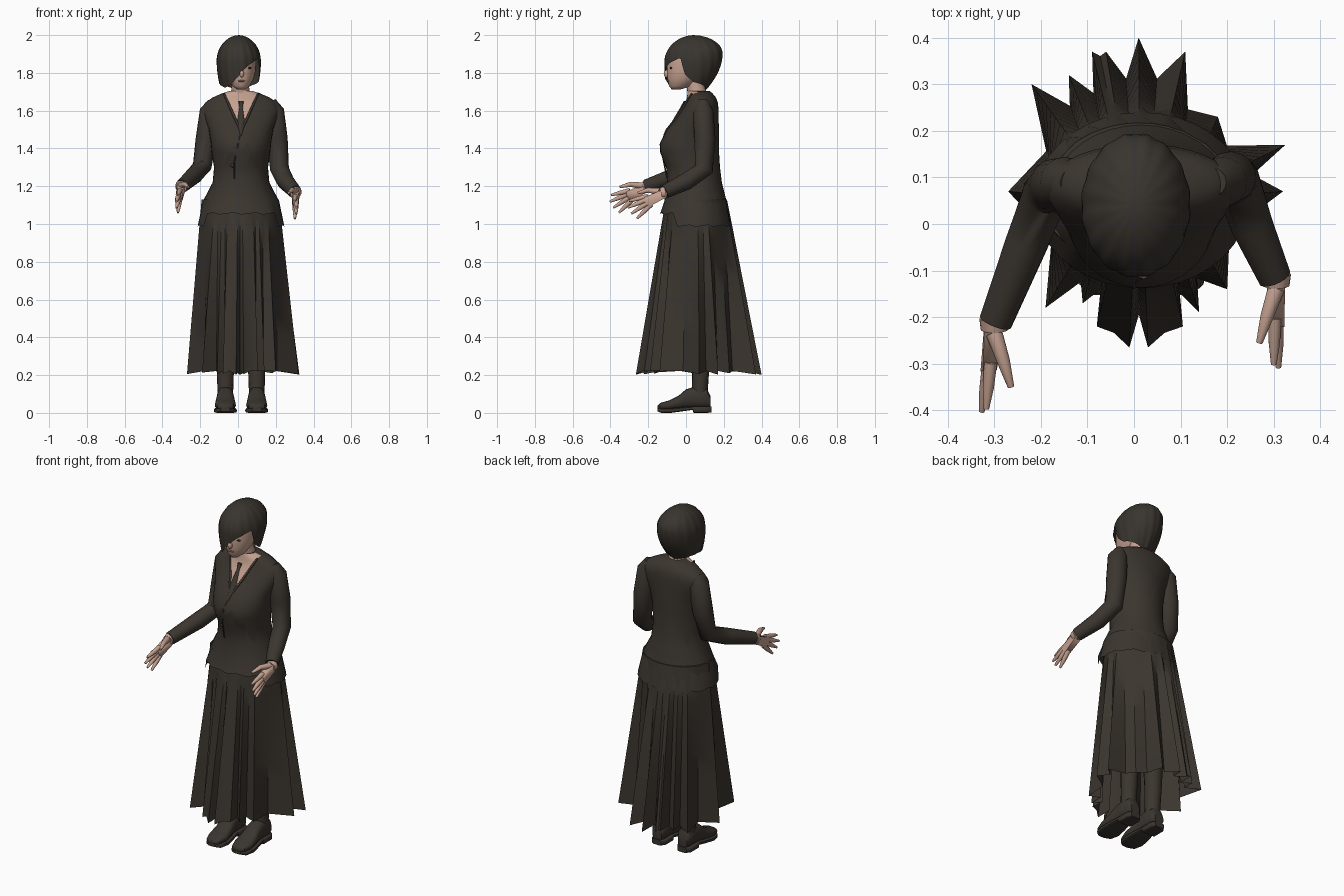
import bpy, bmesh, math, random
from mathutils import Vector

random.seed(4)
if "Cube" in bpy.data.objects:
    bpy.data.objects.remove(bpy.data.objects["Cube"])


def material(name, r, g, b):
    m = bpy.data.materials.new(name)
    m.use_nodes = True
    m.diffuse_color = (r, g, b, 1)
    m.node_tree.nodes["Principled BSDF"].inputs["Base Color"].default_value = (r, g, b, 1)
    return m


cloth = material("dark_cloth", .044, .036, .028)
hair_mat = material("dark_hair", .04, .034, .027)
leather = material("dark_leather", .042, .035, .028)
skin = material("skin", .56, .36, .28)
lip_mat = material("lips", .36, .19, .15)
eye_mat = material("eye_dark", .04, .025, .02)


def finish(name, bm, mats, angle=40):
    bmesh.ops.remove_doubles(bm, verts=bm.verts, dist=.0002)
    bmesh.ops.recalc_face_normals(bm, faces=bm.faces)
    mesh = bpy.data.meshes.new(name)
    bm.to_mesh(mesh)
    bm.free()
    obj = bpy.data.objects.new(name, mesh)
    bpy.context.collection.objects.link(obj)
    for m in mats:
        mesh.materials.append(m)
    bpy.ops.object.select_all(action='DESELECT')
    obj.select_set(True)
    bpy.context.view_layer.objects.active = obj
    bpy.ops.object.shade_smooth_by_angle(angle=math.radians(angle))
    return obj


def skin_rings(rings, cap_start=True, cap_end=True):
    bm = bmesh.new()
    rows = [[bm.verts.new(p) for p in ring] for ring in rings]
    n = len(rows[0])
    for a, b in zip(rows, rows[1:]):
        for i in range(n):
            bm.faces.new((a[i], a[(i + 1) % n], b[(i + 1) % n], b[i]))
    if cap_start:
        bm.faces.new(rows[0])
    if cap_end:
        bm.faces.new(rows[-1])
    return bm


def angles(n):
    return [math.tau * i / n for i in range(n)]


def oval(z, cx, rx, front, back, n=36):
    cy, ry = (front + back) / 2, (back - front) / 2
    return [(cx + rx * math.cos(a), cy + ry * math.sin(a), z) for a in angles(n)]


def tube(name, points, radii, mat, n=16):
    pts = [Vector(p) for p in points]
    rings = []
    for i, p in enumerate(pts):
        t = (pts[min(i + 1, len(pts) - 1)] - pts[max(i - 1, 0)]).normalized()
        u = Vector((1, 0, 0))
        u = (u - t * u.dot(t)).normalized()
        v = t.cross(u)
        rings.append([p + (u * math.cos(a) + v * math.sin(a)) * radii[i] for a in angles(n)])
    return finish(name, skin_rings(rings), [mat], 60)


def blob(name, loc, size, mat):
    bm = bmesh.new()
    bmesh.ops.create_uvsphere(bm, u_segments=16, v_segments=10, radius=1)
    bmesh.ops.scale(bm, vec=size, verts=bm.verts)
    bmesh.ops.translate(bm, vec=loc, verts=bm.verts)
    return finish(name, bm, [mat])


def interpolate(table, x):
    for (x0, y0), (x1, y1) in zip(table, table[1:]):
        if x <= x1:
            return y0 + (y1 - y0) * (x - x0) / (x1 - x0)
    return table[-1][1]


MID = .016

# Jacket: height, half width, front, back
torso = [(1.705, .06, .01, .125), (1.692, .1, .008, .14), (1.67, .15, .005, .158), (1.645, .187, 0, .168),
         (1.61, .205, -.02, .172), (1.56, .193, -.05, .172), (1.5, .17, -.1, .175), (1.43, .16, -.137, .175),
         (1.38, .155, -.137, .175), (1.3, .143, -.105, .18), (1.22, .15, -.1, .19),
         (1.12, .202, -.115, .215), (1.0, .23, -.138, .24)]
bm = skin_rings([oval(z, MID, w, f, b) for z, w, f, b in torso], True, False)
for i, v in enumerate([v for v in bm.verts if v.co.z < 1.01]):
    v.co.z += .005 * (i % 3) + (.05 if v.co.y < -.05 else -.015)
# Open neckline cut as a V
APEX, SLOPE = 1.49, .45
for side in (-1, 1):
    bmesh.ops.bisect_plane(bm, geom=bm.verts[:] + bm.edges[:] + bm.faces[:],
                           plane_co=(MID, 0, APEX), plane_no=(side, 0, -SLOPE))
for f in bm.faces:
    c = f.calc_center_median()
    if c.y < .06 and abs(c.x - MID) < SLOPE * (c.z - APEX):
        f.material_index = 1
finish("jacket", bm, [cloth, skin], 50)
for side, label in ((-1, "right"), (1, "left")):
    tube(label + "_lapel", [(MID + side * .09, .03, 1.69), (MID + side * .072, .004, 1.65),
                            (MID + side * .041, -.037, 1.58), (MID, -.105, 1.49)],
         [.005, .006, .007, .006], cloth, 8)
tube("front_overlap", [(MID, -.105, 1.49), (0, -.136, 1.42), (-.02, -.118, 1.33), (-.02, -.1, 1.24)],
     [.004] * 4, cloth, 8)
blob("jacket_button", (-.03, -.11, 1.31), (.01, .007, .01), leather)

# Necktie
tie = [(1.65, .014, -.012), (1.618, .009, -.03), (1.54, .02, -.076), (1.5, .012, -.108), (1.47, .004, -.12)]
finish("necktie", skin_rings([oval(z, MID, w, y, y + .014, 8) for z, w, y in tie]), [cloth])

# Skirt: outer fold tips at the hem, with valleys between them except across broad front panels
tips = [(.32, .07), (.325, .17), (.18, .23), (.11, .37), (.01, .4), (-.06, .37), (-.09, .37), (-.14, .32),
        (-.22, .3), (-.27, .07), (-.19, -.18), (-.11, -.17), (-.08, -.22), (-.01, -.265),
        (.03, -.265), (.105, -.22), (.14, -.19), (.2, -.14)]
broad = (5, 12, 14)
centre = Vector((.012, .055, 0))
hem = []
for i, p in enumerate(tips):
    a, b = Vector((*p, 0)), Vector((*tips[(i + 1) % len(tips)], 0))
    depth = .97 if i in broad else .78
    valley = centre + ((a + b) / 2 - centre) * depth
    hem += [a + Vector((0, 0, random.uniform(.2, .225))), valley + Vector((0, 0, .222))]
waist = []
for p in hem:
    a = math.atan2(p.y - centre.y, p.x - centre.x)
    waist.append(centre + Vector((.205 * math.cos(a), .162 * math.sin(a), 1.13)))
steps = 9
rings = [[w.lerp(h, k / steps) for w, h in zip(waist, hem)] for k in range(steps + 1)]
finish("pleated_skirt", skin_rings(rings, True, False), [cloth], 35)

# Sleeves
sleeve_radii = [.03, .054, .056, .05, .046, .036]
tube("right_sleeve", [(-.13, .09, 1.645), (-.148, .09, 1.6), (-.168, .085, 1.45), (-.19, .065, 1.305),
                      (-.23, -.04, 1.26), (-.297, -.21, 1.2)], sleeve_radii, cloth)
tube("left_sleeve", [(.17, .09, 1.65), (.19, .09, 1.6), (.207, .1, 1.45), (.22, .095, 1.29),
                     (.252, 0, 1.225), (.302, -.115, 1.17)], sleeve_radii, cloth)


# Hands: wrist, palm and spread fingers
def hand(label, side, wrist, lean):
    wrist = Vector(wrist)
    fingers = [(-.005, -.182, -.045), (.005, -.188, -.08), (.003, -.17, -.112), (-.004, -.14, -.138)]
    bm = bmesh.new()
    for dx in (-.02, .02):
        for dz in (-.025, .025):
            bm.verts.new(wrist + Vector((dx, .02, dz)))
    for k, (fx, fy, fz) in enumerate(fingers):
        tip = wrist + Vector((side * (fx + lean), fy, fz))
        knuckle = wrist.lerp(tip, .54)
        for dx in (-.015, .015):
            bm.verts.new(knuckle + Vector((dx, 0, 0)))
        tube(f"{label}_finger_{k + 1}", [wrist.lerp(tip, .45), wrist.lerp(tip, .75), tip],
             [.014, .012, .006], skin, 10)
    bmesh.ops.convex_hull(bm, input=bm.verts)
    finish(label + "_palm", bm, [skin], 70)
    tube(label + "_thumb", [wrist + Vector((0, -.02, .005)), wrist + Vector((-side * .02, -.08, .012)),
                            wrist + Vector((-side * .036, -.135, -.002))], [.018, .014, .007], skin, 10)
    tube(label + "_cuff", [wrist + Vector((0, .012, .002)), wrist + Vector((0, -.012, -.004))],
         [.032, .029], skin)


hand("right", -1, (-.3, -.215, 1.198), .022)
hand("left", 1, (.305, -.12, 1.167), 0)

# Neck, head and face
tube("neck", [(.01, .04, 1.78), (.012, .052, 1.72), (MID, .068, 1.65)], [.048, .047, .056], skin, 20)
head = [(1.712, .022, -.075, -.03), (1.73, .045, -.09, .03), (1.77, .067, -.098, .08),
        (1.81, .077, -.1, .12), (1.86, .08, -.1, .15), (1.92, .076, -.085, .15), (1.955, .05, -.045, .1)]
finish("head", skin_rings([oval(z, .016, w, f, b) for z, w, f, b in head]), [skin], 60)
blob("nose", (.02, -.102, 1.795), (.012, .016, .02), skin)
blob("mouth", (.018, -.094, 1.757), (.02, .007, .005), lip_mat)
for side, label in ((-1, "right"), (1, "left")):
    blob(label + "_eye", (.016 + side * .044, -.08, 1.826), (.013, .006, .005), eye_mat)

# Bobbed hair with a diagonal fringe: hem height by direction
hem_by_angle = [(-180, 1.745), (-135, 1.722), (-112, 1.737), (-90, 1.785), (-75, 1.82), (-60, 1.845),
                (-45, 1.862), (-27, 1.88), (-18, 1.79), (0, 1.752), (60, 1.715), (90, 1.7),
                (120, 1.715), (180, 1.745)]
rows, columns = 16, 96
rings = []
for k in range(rows + 1):
    ring = []
    for i in range(columns):
        deg = -180 + 360 * i / columns
        a = math.radians(deg)
        z = 2 - (2 - interpolate(hem_by_angle, deg)) * (k / rows) ** 1.6
        rear, flank = max(0, math.sin(a)), abs(math.cos(a))
        widest = 1.86 + .045 * rear
        if z > widest:
            s = max(0, 1 - ((z - widest) / (2 - widest)) ** 2) ** .54
        else:
            s = 1 - (.1 + .5 * rear + .25 * flank) * ((widest - z) / .2) ** 2
        s *= 1 + .012 * math.sin(16 * a + 9 * z)
        ring.append((.004 + .117 * s * math.cos(a), .04 + .154 * s * math.sin(a), z))
    rings.append(ring)
finish("bobbed_hair", skin_rings(rings, False, False), [hair_mat], 50)

# Legs and shoes: position, half width, bottom, top
upper = [(-.15, .018, .02, .04), (-.138, .042, .016, .052), (-.09, .056, .016, .066), (-.04, .052, .018, .09),
         (0, .046, .022, .125), (.05, .043, .025, .14), (.11, .043, .025, .13), (.13, .03, .03, .09)]
sole = [(-.152, .025, .008, .026), (-.13, .05, 0, .024), (-.08, .061, 0, .024), (-.02, .054, .008, .03),
        (.035, .044, .016, .034), (.04, .046, 0, .034), (.11, .046, 0, .034), (.134, .03, .002, .034)]


def across(x, sections, power, n=20):
    rings = []
    for y, w, low, high in sections:
        ring = []
        for a in angles(n):
            c, s = math.cos(a), math.sin(a)
            ring.append((x + w * math.copysign(abs(c) ** power, c), y,
                         (low + high) / 2 + (high - low) / 2 * math.copysign(abs(s) ** power, s)))
        rings.append(ring)
    return skin_rings(rings)


for side, label in ((-1, "right"), (1, "left")):
    x = MID + side * .083
    tube(label + "_leg", [(x, .07, .95), (x, .075, .55), (x, .08, .3), (x, .073, .1)],
         [.075, .06, .048, .041], cloth)
    finish(label + "_shoe", across(x, upper, .8), [leather])
    finish(label + "_sole", across(x, sole, .4), [leather])
